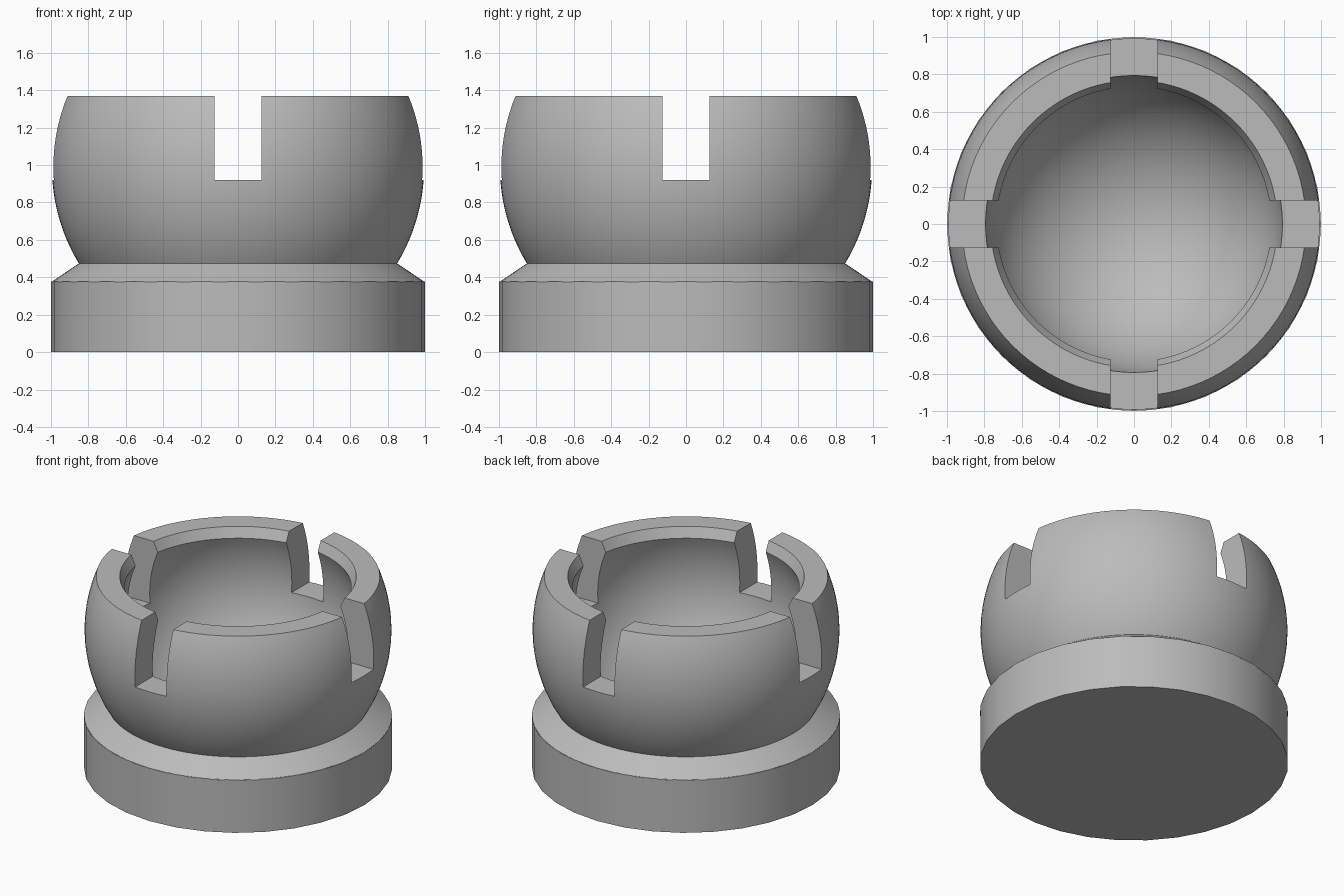
import bpy, bmesh
from math import sin, cos, pi, asin, acos, radians

if "Cube" in bpy.data.objects:
    bpy.data.objects.remove(bpy.data.objects["Cube"], do_unlink=True)

grey = bpy.data.materials.new("plain_grey")
grey.use_nodes = True
colour = (0.5, 0.5, 0.5, 1)
grey.diffuse_color = colour
grey.node_tree.nodes["Principled BSDF"].inputs["Base Color"].default_value = colour


def lathe(name, profile, sides):
    """Spin an (r, z) profile around the z axis."""
    bm = bmesh.new()
    verts = [bm.verts.new((r, 0, z)) for r, z in profile]
    edges = [bm.edges.new(pair) for pair in zip(verts, verts[1:])]
    bmesh.ops.spin(bm, geom=verts + edges, axis=(0, 0, 1), cent=(0, 0, 0),
                   angle=2 * pi, steps=sides, use_merge=True)
    bmesh.ops.remove_doubles(bm, verts=bm.verts, dist=0.0005)
    bmesh.ops.recalc_face_normals(bm, faces=bm.faces)
    mesh = bpy.data.meshes.new(name)
    bm.to_mesh(mesh)
    bm.free()
    mesh.materials.append(grey)
    obj = bpy.data.objects.new(name, mesh)
    bpy.context.collection.objects.link(obj)
    return obj


def activate(obj):
    bpy.ops.object.select_all(action="DESELECT")
    obj.select_set(True)
    bpy.context.view_layer.objects.active = obj


def arc(radius, start, end, steps):
    """Points on a sphere section, angles measured up from the equator."""
    angles = [start + (end - start) * i / steps for i in range(steps + 1)]
    return [(radius * cos(a), centre + radius * sin(a)) for a in angles]


# Sphere section dimensions
centre, outer, inner = 0.99, 0.995, 0.797
rim, lip, slot_floor = 1.37, 1.30, 0.92

# Hollow bowl with a flat rim and a bevelled lip
outside = arc(outer, asin((0.1 - centre) / outer), asin((rim - centre) / outer), 40)
inside = arc(inner, asin((lip - centre) / inner), -pi / 2, 40)
inside[-1] = (0, centre - inner)
bowl = lathe("bowl", [(0, 0.1)] + outside + [(0.767, rim)] + inside, 96)

# Four slots through the bowl wall
for size in ((2.4, 0.25, 1), (0.25, 2.4, 1)):
    bpy.ops.mesh.primitive_cube_add(size=1, location=(0, 0, slot_floor + 0.5))
    cutter = bpy.context.object
    cutter.name = "slot_cutter"
    cutter.scale = size
    cutter.hide_render = True
    cut = bowl.modifiers.new("slot", "BOOLEAN")
    cut.operation = "DIFFERENCE"
    cut.solver = "EXACT"
    cut.object = cutter
    activate(bowl)
    bpy.ops.object.modifier_apply(modifier=cut.name)
    bpy.data.objects.remove(cutter, do_unlink=True)

# Base drum and the sloped collar above it
base = lathe("base", [(0, 0), (1, 0), (1, 0.378), (0.7, 0.378)], 32)
collar = lathe("collar", [(0.998, 0.375), (0.85, 0.475), (0.7, 0.475)], 96)

for part in (bowl, base, collar):
    activate(part)
    bpy.ops.object.shade_smooth_by_angle(angle=radians(20))
